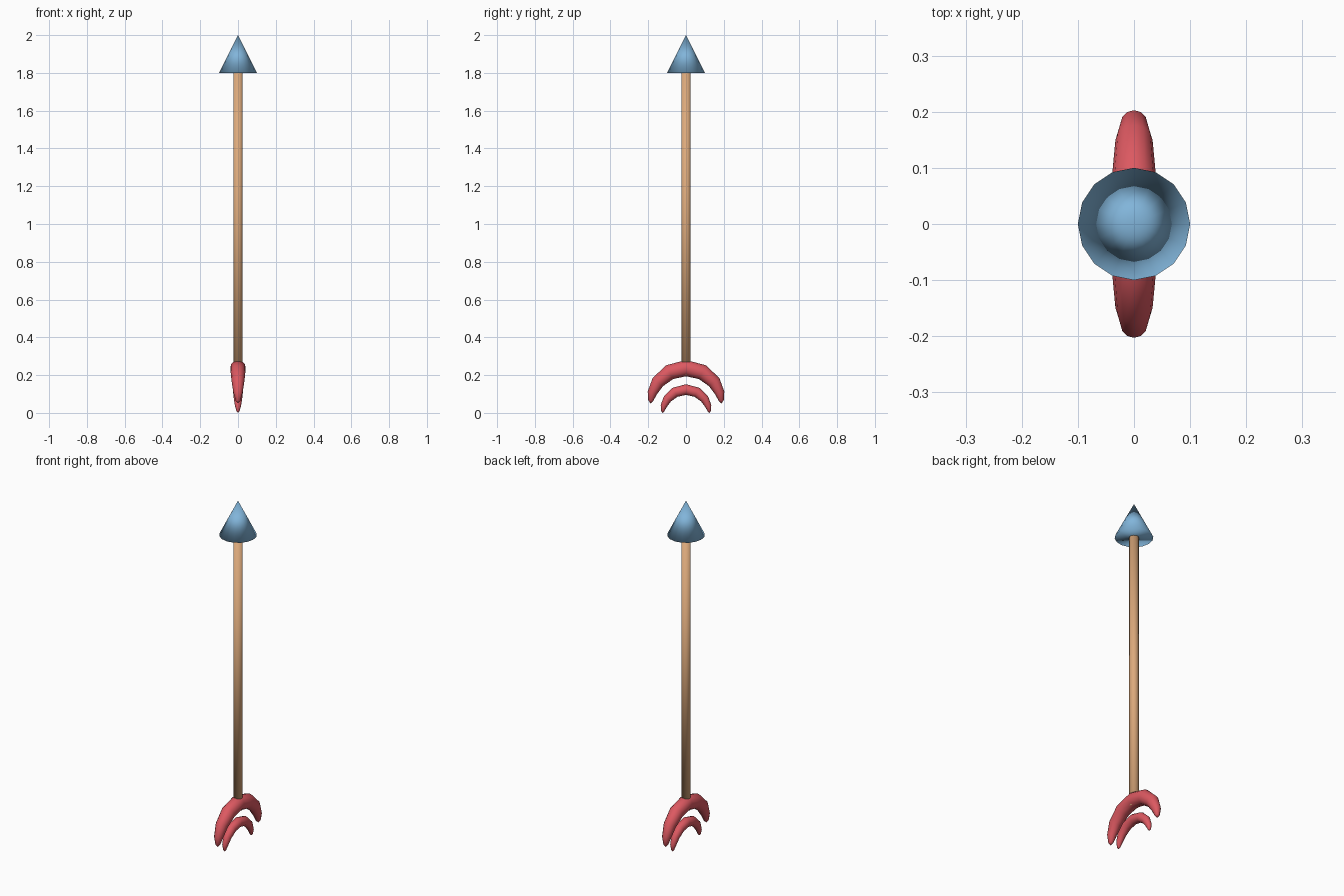
import bpy
from math import sin, cos, pi

if "Cube" in bpy.data.objects:
    bpy.data.objects.remove(bpy.data.objects["Cube"])


def material(name, color):
    m = bpy.data.materials.new(name)
    m.diffuse_color = (*color, 1)
    m.use_nodes = True
    m.node_tree.nodes["Principled BSDF"].inputs["Base Color"].default_value = m.diffuse_color
    return m


wood = material("wood", (0.72, 0.40, 0.20))
steel = material("steel_blue", (0.22, 0.46, 0.70))
red = material("red", (0.72, 0.10, 0.12))


def finish(name, mat):
    ob = bpy.context.object
    ob.name = name
    ob.data.materials.append(mat)
    bpy.ops.object.shade_smooth()
    return ob


# Shaft, its lower end buried in the upper feather
bpy.ops.mesh.primitive_cylinder_add(vertices=16, radius=0.025, depth=1.6,
                                    location=(0, 0, 1.0))
finish("shaft", wood)

# Pointed head
bpy.ops.mesh.primitive_cone_add(vertices=16, radius1=0.1, radius2=0, depth=0.2,
                                location=(0, 0, 1.9))
finish("arrow_head", steel)


# Feather: a stretched sphere bent into a half-circle crescent
def feather(name, z, scale):
    bpy.ops.mesh.primitive_uv_sphere_add(segments=12, ring_count=10, radius=1)
    ob = finish(name, red)
    for v in ob.data.vertices:
        across, out, along = v.co
        r = 0.187 + 0.043 * out
        a = along * pi / 2
        v.co = (0.041 * across, r * sin(a), r * cos(a))
    ob.scale = (scale,) * 3
    ob.location.z = z


feather("upper_feather", 0.05, 1.0)
feather("lower_feather", 0.0, 0.66)
